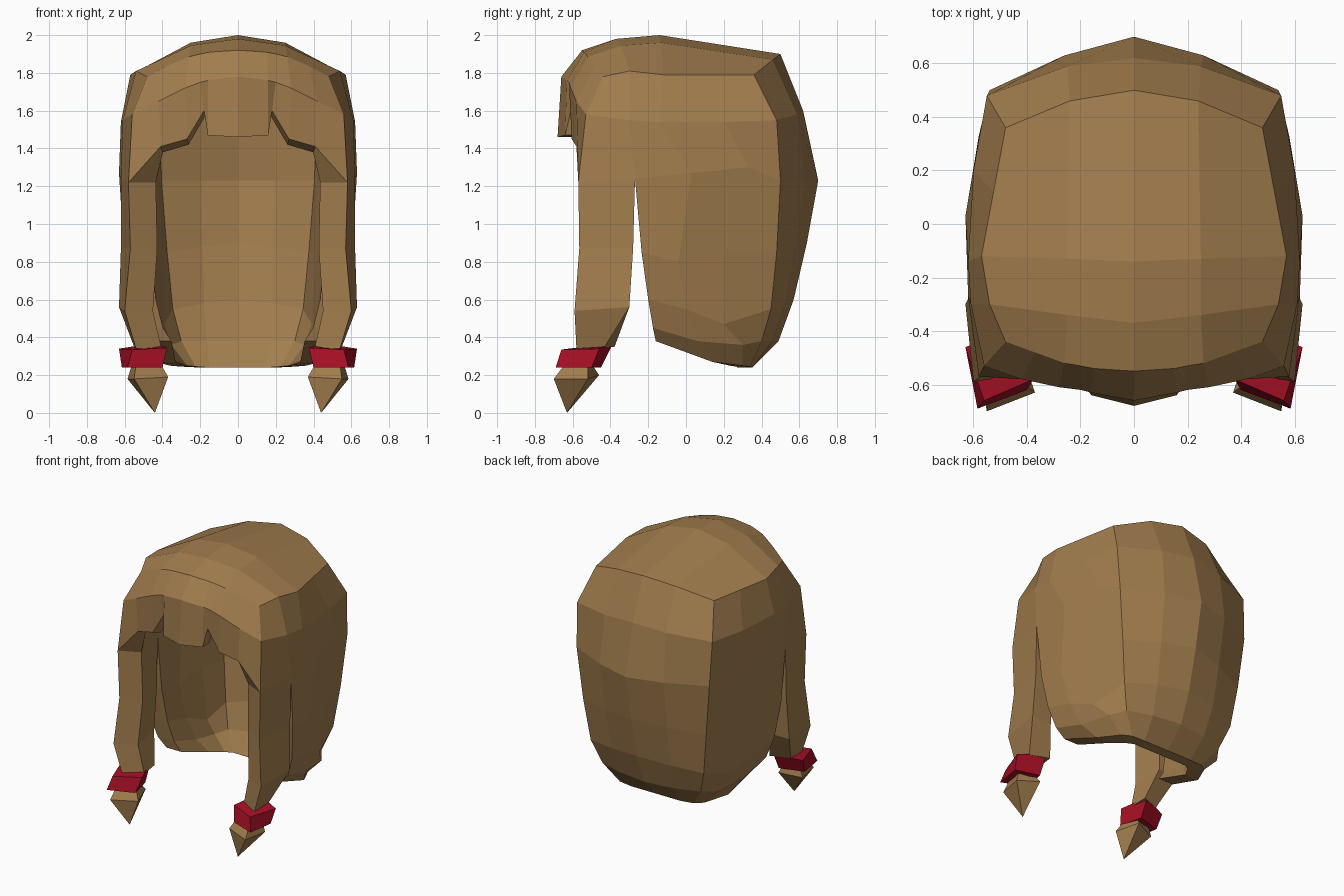
import bpy, bmesh

if "Cube" in bpy.data.objects:
    bpy.data.objects.remove(bpy.data.objects["Cube"])


def material(name, col):
    m = bpy.data.materials.new(name)
    m.diffuse_color = (*col, 1)
    m.use_nodes = True
    m.node_tree.nodes["Principled BSDF"].inputs["Base Color"].default_value = m.diffuse_color
    return m


brown = material("light brown", (0.36, 0.205, 0.075))
red = material("deep red", (0.38, 0.005, 0.018))


def finish(name, bm, mat):
    """Turn one half into a mirrored, flat-shaded object."""
    bmesh.ops.recalc_face_normals(bm, faces=bm.faces)
    me = bpy.data.meshes.new(name)
    bm.to_mesh(me)
    bm.free()
    me.materials.append(mat)
    ob = bpy.data.objects.new(name, me)
    bpy.context.collection.objects.link(ob)
    mir = ob.modifiers.new("mirror", 'MIRROR')
    mir.use_clip = True
    mir.merge_threshold = 0.002
    return ob


# Columns of the outer surface, each from the crown edge downwards
fringe = [
    [(0, -.55, 1.92), (0, -.66, 1.78), (0, -.68, 1.46)],
    [(.15, -.54, 1.91), (.16, -.63, 1.76), (.16, -.64, 1.47)],
    [(.20, -.53, 1.90), (.20, -.62, 1.75), (.18, -.61, 1.60)],
    [(.26, -.52, 1.885), (.28, -.61, 1.72), (.27, -.605, 1.45)],
    [(.37, -.48, 1.84), (.42, -.58, 1.65), (.41, -.58, 1.41)],
    [(.48, -.44, 1.78), (.56, -.53, 1.58), (.58, -.57, 1.22)],
]
temple = [(.54, -.30, 1.81), (.61, -.30, 1.55), (.62, -.27, 1.24)]
lock_front = [(.57, -.565, .87), (.60, -.59, .54), (.54, -.58, .34)]
lock_back = [(.62, -.28, .87), (.63, -.30, .56), (.55, -.43, .35)]
side = [
    temple + [(.61, -.235, .85), (.58, -.20, .60), (.53, -.175, .45), (.47, -.16, .38)],
    [(.57, -.12, 1.79), (.62, -.14, 1.54), (.63, .03, 1.27), (.60, -.04, .80),
     (.56, .0, .55), (.51, .06, .38), (.44, .14, .27)],
    [(.525, .12, 1.79), (.60, .20, 1.54), (.58, .33, 1.30), (.55, .22, .86),
     (.52, .20, .47), (.47, .30, .36), (.36, .30, .25)],
]
back = [
    [(.48, .36, 1.79), (.55, .48, 1.55), (.54, .50, 1.23), (.50, .48, .85),
     (.46, .45, .55), (.40, .40, .38), (.30, .34, .245)],
    [(.24, .46, 1.87), (.25, .59, 1.58), (.26, .63, 1.23), (.25, .58, .88),
     (.24, .53, .58), (.22, .46, .38), (.20, .35, .24)],
    [(0, .50, 1.90), (0, .62, 1.60), (0, .70, 1.23), (0, .64, .90),
     (0, .57, .60), (0, .49, .38), (0, .35, .24)],
]
crown_mid = [(0, -.37, 1.98), (0, -.14, 2.0), (.25, -.34, 1.945), (.25, -.13, 1.96)]


def inner(p):
    """Matching point on the inside of the hair."""
    x, y, z = p
    front = y < -.4
    if front and x < .45:
        return (x * .97, y * .87, min(z - (.03 if x > .17 else 0), 1.72))
    fy = .88 if front else (.78 if y > .2 else 1)
    return (x * .75, y * fy, min(z, 1.72))


faces = []


def strip(cols):
    for a, b in zip(cols, cols[1:]):
        for i in range(min(len(a), len(b)) - 1):
            faces.append([a[i], b[i], b[i + 1], a[i + 1]])


strip(fringe + [temple])
strip([[fringe[5][2]] + lock_front, [temple[2]] + lock_back])
strip(side + back)

# Crown cap
f = [c[0] for c in fringe]
s = [c[0] for c in side]
b = [c[0] for c in back]
t1, t2, m1, m2 = crown_mid
faces += [[f[0], f[1], f[2], f[3], m1, t1], [t1, m1, m2, t2], [t2, m2, b[1], b[2]],
          [f[3], f[4], f[5], s[0], m1], [m1, s[0], s[1], m2], [m2, s[1], s[2], b[0], b[1]]]

# Hair shell: outside, inside and the rim joining them
bm = bmesh.new()
out, ins = {}, {}
for fc in faces:
    for p in fc:
        if p not in out:
            out[p] = bm.verts.new(p)
            ins[p] = bm.verts.new(inner(p))
edges = {}
for fc in faces:
    bm.faces.new([out[p] for p in fc])
    bm.faces.new([ins[p] for p in reversed(fc)])
    for p, q in zip(fc, fc[1:] + fc[:1]):
        edges.setdefault(frozenset((p, q)), []).append((p, q))
for uses in edges.values():
    p, q = uses[0]
    if len(uses) == 1 and (p[0] > 0 or q[0] > 0):
        bm.faces.new([out[q], out[p], ins[p], ins[q]])
finish("hair", bm, brown)


def loft(name, loops, mat):
    """Closed solid through loops of four points or a single tip."""
    bm = bmesh.new()
    rings = [[bm.verts.new(p) for p in lp] for lp in loops]
    for lo, hi in zip(rings, rings[1:]):
        for i in range(4):
            j = (i + 1) % 4
            low = [lo[0]] if len(lo) == 1 else [lo[i], lo[j]]
            bm.faces.new(low + [hi[j], hi[i]])
    for r in (rings[0], rings[-1]):
        if len(r) == 4:
            bm.faces.new(r)
    return finish(name, bm, mat)


# Red ties round the front locks
loft("lock_tie", [
    [(.40, -.62, .24), (.585, -.69, .24), (.615, -.50, .24), (.44, -.45, .24)],
    [(.375, -.58, .345), (.56, -.66, .335), (.63, -.46, .34), (.44, -.385, .37)]], red)

# Pointed ends below the ties
loft("lock_tip", [
    [(.44, -.63, 0)],
    [(.37, -.63, .19), (.55, -.70, .18), (.585, -.52, .18), (.43, -.46, .20)],
    [(.41, -.60, .26), (.54, -.64, .26), (.56, -.52, .26), (.45, -.50, .26)]], brown)
